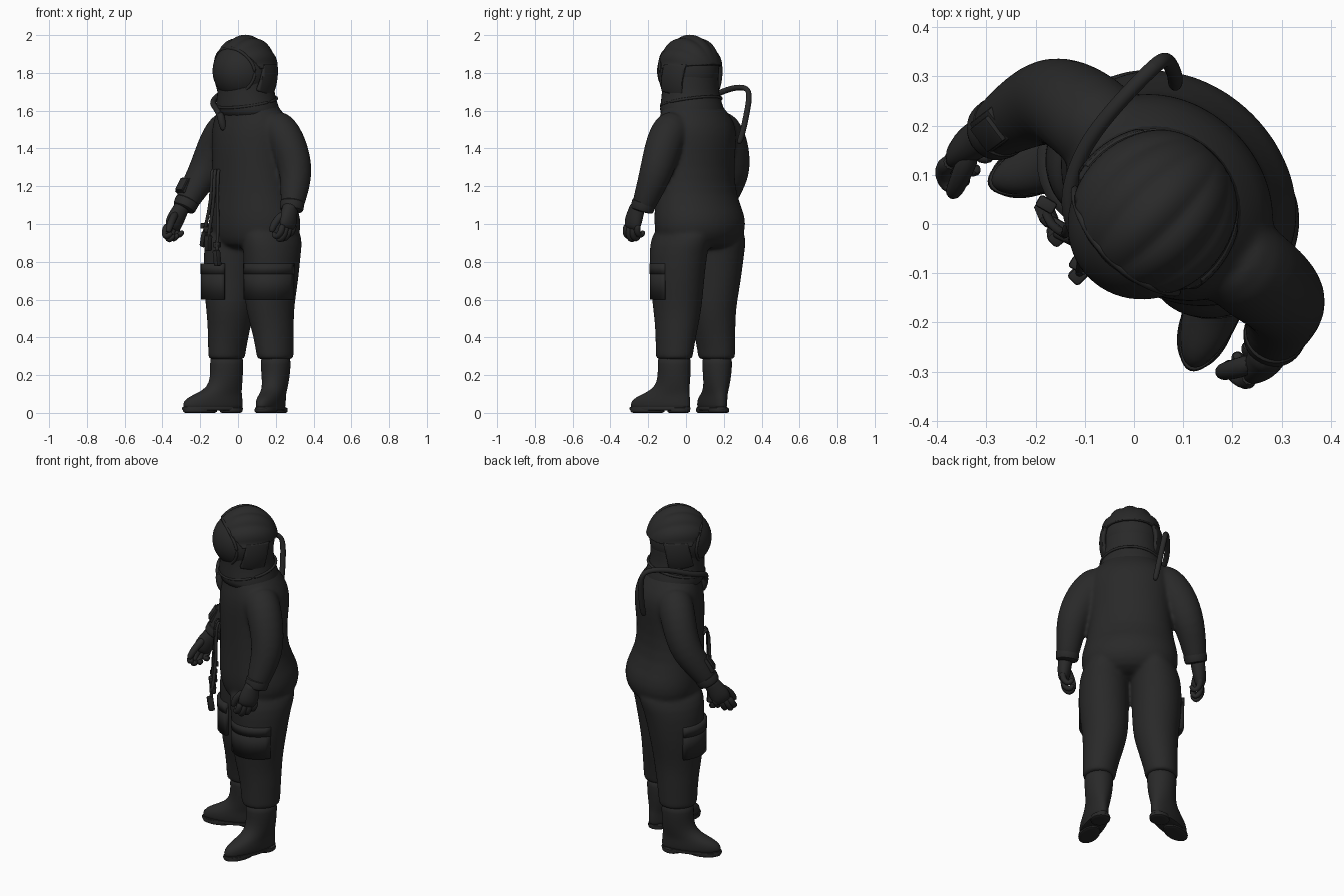
import bpy, bmesh, math
from mathutils import Vector, Matrix

if "Cube" in bpy.data.objects:
    bpy.data.objects.remove(bpy.data.objects["Cube"])

PLACE = Matrix.Rotation(math.radians(-45), 4, 'Z') @ Matrix.Translation((0.013, 0, 0))
suit = bpy.data.materials.new("dark_fabric")
suit.diffuse_color = (0.022, 0.022, 0.022, 1)
suit.use_nodes = True
suit.node_tree.nodes["Principled BSDF"].inputs["Base Color"].default_value = suit.diffuse_color


def finish(name, bm, sub=0, angle=50, solid=0.0, offset=-1):
    bmesh.ops.recalc_face_normals(bm, faces=bm.faces)
    me = bpy.data.meshes.new(name)
    bm.to_mesh(me)
    bm.free()
    ob = bpy.data.objects.new(name, me)
    bpy.context.collection.objects.link(ob)
    ob.matrix_world = PLACE
    me.materials.append(suit)
    if solid:
        m = ob.modifiers.new("thickness", 'SOLIDIFY')
        m.thickness, m.offset = solid, offset
    if sub:
        m = ob.modifiers.new("smooth", 'SUBSURF')
        m.levels = m.render_levels = sub
    bpy.ops.object.select_all(action='DESELECT')
    ob.select_set(True)
    bpy.context.view_layer.objects.active = ob
    bpy.ops.object.shade_smooth_by_angle(angle=math.radians(angle))
    return ob


def loft(name, pts, radii, flat=False, n=20, sub=1, spin=0.0):
    """Skin elliptical rings along a path; flat keeps the rings horizontal."""
    pts = [Vector(p) for p in pts]
    bm, rings, u = bmesh.new(), [], None
    for i, p in enumerate(pts):
        if flat:
            u, v = Vector((math.cos(spin), math.sin(spin), 0)), Vector((-math.sin(spin), math.cos(spin), 0))
        else:
            t = (pts[min(i + 1, len(pts) - 1)] - pts[max(i - 1, 0)]).normalized()
            if u is None:
                u = Vector((1, 0, 0)) if abs(t.x) < 0.9 else Vector((0, 1, 0))
            u = (u - t * t.dot(u)).normalized()
            v = t.cross(u)
        r = radii[i] if isinstance(radii, list) else radii
        rx, ry = r if isinstance(r, tuple) else (r, r)
        rings.append([bm.verts.new(p + u * rx * math.cos(a) + v * ry * math.sin(a))
                      for a in (2 * math.pi * k / n for k in range(n))])
    for a, b in zip(rings, rings[1:]):
        for k in range(n):
            bm.faces.new((a[k], a[(k + 1) % n], b[(k + 1) % n], b[k]))
    bm.faces.new(rings[0])
    bm.faces.new(rings[-1])
    return finish(name, bm, sub)


def column(name, rows, **kw):
    """rows: x, y, z, rx, ry"""
    return loft(name, [r[:3] for r in rows], [r[3:] for r in rows], flat=True, **kw)


def box(name, co, size, rot=(0, 0, 0), bevel=0.006):
    bm = bmesh.new()
    bmesh.ops.create_cube(bm, size=1)
    bmesh.ops.scale(bm, vec=size, verts=bm.verts)
    bmesh.ops.bevel(bm, geom=bm.edges[:], offset=bevel, segments=2, affect='EDGES', profile=0.5)
    for ax, a in zip('XYZ', rot):
        bmesh.ops.rotate(bm, matrix=Matrix.Rotation(a, 3, ax), verts=bm.verts)
    bmesh.ops.translate(bm, vec=co, verts=bm.verts)
    return finish(name, bm, angle=35)


def dome(name, c, r, cuts, ridge=0.0, solid=0.0):
    """Ellipsoid with front-back poles, optional lengthwise ridges, trimmed by planes."""
    bm = bmesh.new()
    bmesh.ops.create_uvsphere(bm, u_segments=108, v_segments=32, radius=1)
    bmesh.ops.rotate(bm, matrix=Matrix.Rotation(math.pi / 2, 3, 'X'), verts=bm.verts)
    for v in bm.verts:
        phi = math.atan2(v.co.x, v.co.z)
        f = 1 - ridge * (1 - abs(math.cos(phi * 6))) * max(0, 1 - abs(v.co.y) ** 3)
        v.co = Vector((v.co.x * r[0] * f, v.co.y * r[1], v.co.z * r[2] * f)) + Vector(c)
    for co, no in cuts:
        bmesh.ops.bisect_plane(bm, geom=bm.verts[:] + bm.edges[:] + bm.faces[:],
                               plane_co=co, plane_no=no, clear_outer=True)
    return finish(name, bm, solid=solid)


# Torso
body = [column("torso", [(0, y, z, rx, ry) for z, y, rx, ry in [
    (0.86, .10, .18, .15), (0.92, .115, .25, .198), (0.98, .118, .268, .216), (1.05, .114, .265, .216),
    (1.15, .088, .238, .185), (1.30, .082, .224, .182), (1.43, .09, .232, .194), (1.52, .09, .235, .186),
    (1.58, .08, .205, .160), (1.63, .06, .165, .146), (1.66, .05, .13, .12)]], n=28)]

# Neck and collar
column("neck_cover", [(0, y, z, rx, ry) for z, y, rx, ry in [
    (1.55, .07, .195, .168), (1.61, .057, .180, .165), (1.66, .05, .164, .155),
    (1.72, .045, .152, .148), (1.80, .045, .152, .154), (1.86, .045, .14, .14)]])
ring = [(.166 * math.cos(a), .052 + .156 * math.sin(a), 1.645 + .03 * math.sin(a))
        for a in (2 * math.pi * k / 24 for k in range(25))]
loft("collar_ring", ring, .008, n=8)

# Helmet: visor, ridged shell, ear plates, brow rim
dome("visor", (0, .028, 1.81), (.157, .170, .162), [])
dome("helmet_shell", (0, .042, 1.80), (.176, .178, .202),
     [((0, -.1, 1.935), (0, -.15, -.13)), ((0, 0, 1.825), (0, 0.08, -1))], ridge=.06, solid=.014)
dome("ear_plate", (0, .037, 1.79), (.174, .19, .22),
     [((0, .005, 1.8), (0, -1, .25)), ((0, .14, 1.8), (0, 1, -.2)),
      ((0, .05, 1.69), (0, -.2, -1)), ((0, 0, 1.845), (0, 0, 1))], solid=.02)
rim = []
for k in range(33):
    a = 2 * math.pi * k / 32
    x, z = .148 * math.cos(a), 1.805 + .128 * math.sin(a)
    rim.append((x, .03 - .17 * math.sqrt(max(.02, 1 - (x / .16) ** 2 - ((z - 1.81) / .166) ** 2)), z))
loft("visor_rim", rim, .009, n=8)

# Legs, boots and pockets
for s, side, dy, spin in ((1, "left", -.005, 25), (-1, "right", -.028, -25)):
    body.append(column(side + "_trouser_leg", [(s * x, y + dy * k, z, rx, ry) for x, y, z, rx, ry, k in [
        (.115, .115, 1.00, .10, .16, .1), (.137, .112, .93, .130, .186, .2), (.143, .10, .85, .141, .168, .4),
        (.145, .095, .70, .137, .150, .6), (.138, .09, .58, .128, .138, .8), (.144, .095, .50, .116, .126, .9),
        (.156, .10, .42, .105, .115, 1), (.166, .10, .34, .094, .109, 1), (.170, .10, .30, .091, .106, 1),
        (.170, .10, .285, .090, .104, 1), (.170, .10, .283, .06, .07, 1)]], n=24))
    bx, by = s * .172, .102 + dy
    fwd = Vector((math.sin(math.radians(spin)), -math.cos(math.radians(spin)), 0))

    def boot(name, rows):
        column(side + name, [(bx + fwd.x * f, by + fwd.y * f, z, w, l) for z, f, l, w in rows],
               spin=math.radians(spin), n=24)
    boot("_boot", [(.02, .078, .16, .049), (.028, .078, .168, .058), (.06, .078, .167, .061),
                   (.085, .062, .150, .060), (.105, .04, .124, .060), (.135, .012, .096, .064),
                   (.19, 0, .088, .073), (.26, 0, .09, .079), (.31, 0, .09, .079)])
    boot("_sole", [(.012, .08, .15, .048), (.012, .08, .174, .062), (.034, .08, .174, .062), (.034, .08, .15, .048)])
    boot("_heel", [(0, -.025, .04, .04), (0, -.025, .064, .055), (.03, -.025, .064, .055), (.03, -.025, .04, .04)])
    boot("_toe_tread", [(0, .15, .07, .04), (0, .15, .098, .056), (.03, .15, .098, .056), (.03, .15, .07, .04)])

    a0, a1, thick = (-125, 15, .003) if s > 0 else (-125, -5, .016)
    for part, z0, z1, extra in (("_thigh_pocket", .60, .765, 0), ("_pocket_flap", .735, .79, .002)):
        bm, prev = bmesh.new(), None
        for k in range(13):
            a = math.radians(a0 + (a1 - a0) * k / 12)
            cur = [bm.verts.new((s * (.142 + .135 * math.cos(a)), .094 + dy * .6 + .151 * math.sin(a), z))
                   for z in (z0, z1)]
            if prev:
                bm.faces.new((prev[0], cur[0], cur[1], prev[1]))
            prev = cur
        finish(side + part, bm, solid=(thick + extra) * 2, offset=0, angle=40)

# Arms and hands
ARMS = {
    "left": (1, [(.13, .09, 1.535), (.20, .098, 1.50), (.253, .105, 1.43), (.294, .11, 1.34), (.320, .102, 1.26),
                 (.337, .072, 1.17), (.350, .040, 1.09), (.352, .036, 1.075)], (.364, .010, 1.078)),
    "right": (-1, [(-.13, .09, 1.535), (-.20, .09, 1.50), (-.253, .085, 1.43), (-.294, .072, 1.34), (-.320, .045, 1.26),
                   (-.337, -.012, 1.18), (-.346, -.062, 1.10), (-.348, -.070, 1.085)], (-.356, -.085, 1.078)),
}
for side, (s, path, w) in ARMS.items():
    body.append(loft(side + "_sleeve", path, [.09, (.104, .10), (.102, .097), (.096, .092), .087, .074, .062, .05]))
    a, b = Vector(path[-2]), Vector(path[-1])
    d = (b - a).normalized()
    loft(side + "_cuff", [a - d * .035, a - d * .03, a, a + d * .02, a + d * .024], [.055, .067, .064, .062, .045])
    W = Vector(w)
    lean = .25 if s > 0 else .55           # hand leans forward as it drops

    def at(x, y, z):
        return W + Vector((s * x, y + lean * z, z))
    loft(side + "_palm", [at(0, 0, .03), at(0, 0, .0), at(.006, -.003, -.04), at(.01, -.004, -.085), at(.006, -.004, -.108)],
         [(.042, .042), (.040, .044), (.038, .054), (.033, .056), (.018, .044)], n=16)
    for i, ln in enumerate((.9, 1, .97, .85)):
        y = -.045 + i * .028
        loft(f"{side}_finger_{i + 1}", [at(.008, y, -.08), at(.014, y, -.115 * ln), at(.004, y, -.15 * ln),
             at(-.02, y, -.166 * ln), at(-.038, y, -.148 * ln), at(-.04, y, -.133 * ln)],
             [.018, .0185, .0185, .018, .016, .009], n=10)
    loft(side + "_thumb", [at(-.005, -.03, -.02), at(-.02, -.055, -.05), at(-.034, -.068, -.085),
         at(-.038, -.068, -.115), at(-.039, -.066, -.122)], [.022, .022, .02, .017, .009], n=10)

# Fuse torso, legs and sleeves into a single coverall
dg = bpy.context.evaluated_depsgraph_get()
bm = bmesh.new()
for ob in body:
    bm.from_mesh(ob.evaluated_get(dg).to_mesh())
for ob in body:
    bpy.data.objects.remove(ob)
coverall = finish("coverall", bm, angle=180)
m = coverall.modifiers.new("fuse", 'REMESH')
m.mode, m.voxel_size, m.use_smooth_shade = 'VOXEL', 0.01, True
m = coverall.modifiers.new("soften", 'SMOOTH')
m.factor, m.iterations = 0.5, 10

# Wrist instrument
box("wrist_box", (-.352, -.062, 1.20), (.075, .035, .09), (math.radians(-32), 0, math.radians(-8)))
box("wrist_box_lid", (-.352, -.079, 1.21), (.06, .016, .075), (math.radians(-32), 0, math.radians(-8)), .004)

# Breathing hose from back, over the right shoulder to the chest
loft("air_hose", [(-.15, .255, 1.42), (-.165, .272, 1.48), (-.19, .282, 1.60), (-.206, .284, 1.68), (-.211, .262, 1.722),
                  (-.211, .18, 1.725), (-.205, .09, 1.705), (-.19, .02, 1.675), (-.15, -.06, 1.645),
                  (-.09, -.097, 1.62), (-.045, -.103, 1.58), (-.03, -.092, 1.50)], .016, n=12, sub=2)
loft("chest_fitting", [(-.05, -.10, 1.60), (-.035, -.10, 1.54), (-.03, -.085, 1.49)], [.020, .022, .016], n=12)

# Hanging lines and connectors at the front
for k, (x0, x1, y1, z1) in enumerate(((-.06, -.02, -.15, .82), (-.085, -.11, -.125, .90), (-.105, -.155, -.11, .92))):
    loft(f"front_line_{k + 1}", [(x0 - .01, -.075, 1.26), (x0, -.100, 1.30), (x0 + .01, -.115, 1.25),
         (x0 + .005, -.114, 1.12), ((x0 + x1) / 2, -.122, 1.0), (x1, y1, z1 + .04), (x1, y1, z1)], .010, n=8)
    box(f"line_connector_{k + 1}", (x1, y1, z1), (.032, .034, .085), (math.radians(8), math.radians(10 * k), 0), .008)
    box(f"line_clip_{k + 1}", (x1 - .012, y1 + .012, z1 + .07), (.04, .026, .03), (0, 0, math.radians(15)), .006)
